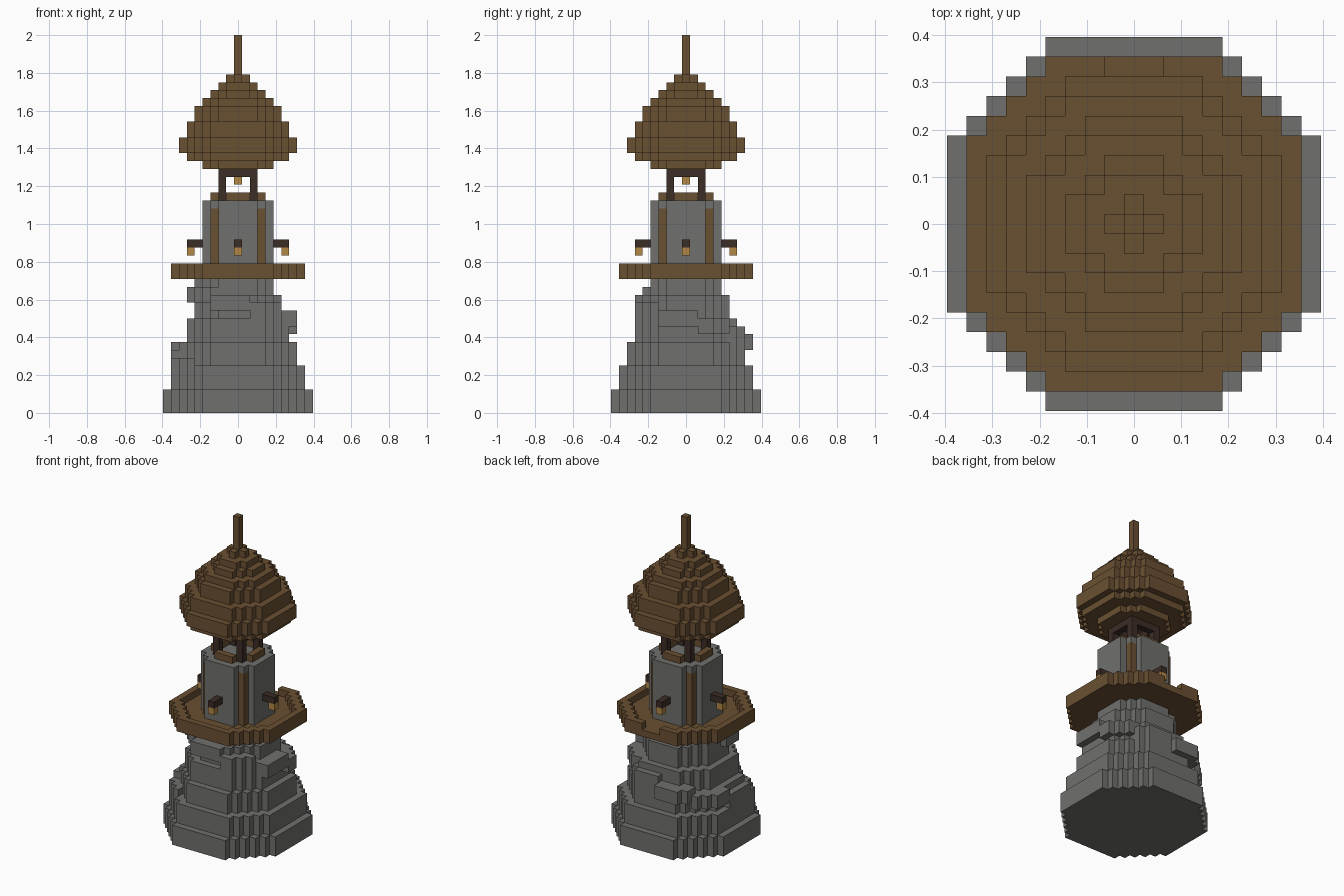
import bpy, bmesh, math
from mathutils import Vector

cube = bpy.data.objects.get("Cube")
if cube:
    bpy.data.objects.remove(cube, do_unlink=True)

U = 2 / 48  # edge length of one block


def material(name, rgb):
    m = bpy.data.materials.new(name)
    m.use_nodes = True
    m.diffuse_color = (*rgb, 1)
    m.node_tree.nodes["Principled BSDF"].inputs["Base Color"].default_value = (*rgb, 1)
    return m


stone = material("grey stone", (0.16, 0.16, 0.155))
wood = material("brown wood", (0.144, 0.08, 0.032))
dark = material("dark wood", (0.045, 0.026, 0.019))
glow = material("lantern gold", (0.456, 0.242, 0.061))


def inside(x, y, h):
    """True where a block lies in the stepped octagon of half width h."""
    return max(abs(x), abs(y)) <= h and abs(x) + abs(y) <= h + h // 2


def octagon(h):
    r = range(-h, h + 1)
    return {(x, y) for x in r for y in r if inside(x, y, h)}


def stack(plan, z0, z1):
    return {(x, y, z) for x, y in plan for z in range(z0, z1)}


def build(name, cells, mat):
    """Skin a set of blocks with its outer faces only."""
    bm = bmesh.new()
    for c in cells:
        for axis in range(3):
            for s in (-1, 1):
                n = [0, 0, 0]
                n[axis] = s
                if tuple(c[i] + n[i] for i in range(3)) in cells:
                    continue
                u, v = Vector(), Vector()
                u[(axis + 1) % 3] = v[(axis + 2) % 3] = 0.5
                mid = Vector(c) + Vector((0, 0, 0.5)) + Vector(n) / 2
                quad = [mid - u - v, mid + u - v, mid + u + v, mid - u + v]
                bm.faces.new([bm.verts.new(p * U) for p in quad[::s]])
    bmesh.ops.remove_doubles(bm, verts=bm.verts, dist=U / 100)
    me = bpy.data.meshes.new(name)
    bm.to_mesh(me)
    bm.free()
    me.materials.append(mat)
    ob = bpy.data.objects.new(name, me)
    bpy.context.collection.objects.link(ob)
    return ob


# Tapering stone base
half_at = {}
base = set()
for h, z0, z1 in ((9, 0, 3), (8, 3, 6), (7, 6, 9), (6, 9, 12), (5, 12, 15), (4, 15, 17)):
    base |= stack(octagon(h), z0, z1)
    half_at.update({z: h for z in range(z0, z1)})

# Spiral steps climbing clockwise around the base
steps = set()
for z in range(6, 17):
    low = max(z - 1, 6)
    for x, y in octagon(half_at[low] + 1):
        for turn in (0, 1):
            t = (-0.75 * math.pi - math.atan2(y, x)) / (2 * math.pi) % 1 + turn
            if int(6.4 + 10.4 * t - 1.6 * t * t) == z:
                steps |= {(x, y, k) for k in (low, z) if not inside(x, y, half_at[k])}
build("stone_base", base | steps, stone)

# Balcony deck and rim, with a gap at the back where the steps arrive
gap = {(x, 8) for x in (-1, 0, 1)}
rim = octagon(8) - octagon(7) - gap
build("balcony", stack(octagon(8), 17, 18) | stack(rim, 18, 19), wood)

# Upper tower with wooden corner pillars under a stone cap
corners = {(a, b) for a in (-3, 3) for b in (-3, 3)}
build("upper_tower", stack(octagon(4) - corners, 18, 27) | stack(corners, 26, 27), stone)
build("corner_pillars", stack(corners, 18, 26), wood)

# Open belfry: parapet, posts, beam frame and hanging lantern
posts = {(a, b) for a in (-2, 2) for b in (-2, 2)}
build("parapet", stack(octagon(3) - octagon(2) - posts, 27, 28), wood)
frame = {(x, y) for x in range(-2, 3) for y in range(-2, 3) if max(abs(x), abs(y)) == 2}
build("belfry_frame", stack(posts, 27, 31) | stack(frame | {(0, 0)}, 30, 31), dark)
build("belfry_lantern", {(0, 0, 29)}, glow)

# Wall lanterns on the four sides
for side, dx, dy in (("front", 0, -1), ("back", 0, 1), ("left", 1, 0), ("right", -1, 0)):
    build(side + "_lantern_arm", {(dx * r, dy * r, 21) for r in (5, 6)}, dark)
    build(side + "_lantern", {(dx * 6, dy * 6, 20)}, glow)

# Bulbous stepped roof with spire
roof = set()
for h, z0, z1 in ((4, 31, 32), (6, 32, 33), (7, 33, 35), (6, 35, 37), (5, 37, 39),
                  (4, 39, 40), (3, 40, 41), (2, 41, 42), (1, 42, 43), (0, 43, 48)):
    roof |= stack(octagon(h), z0, z1)
build("roof", roof, wood)
